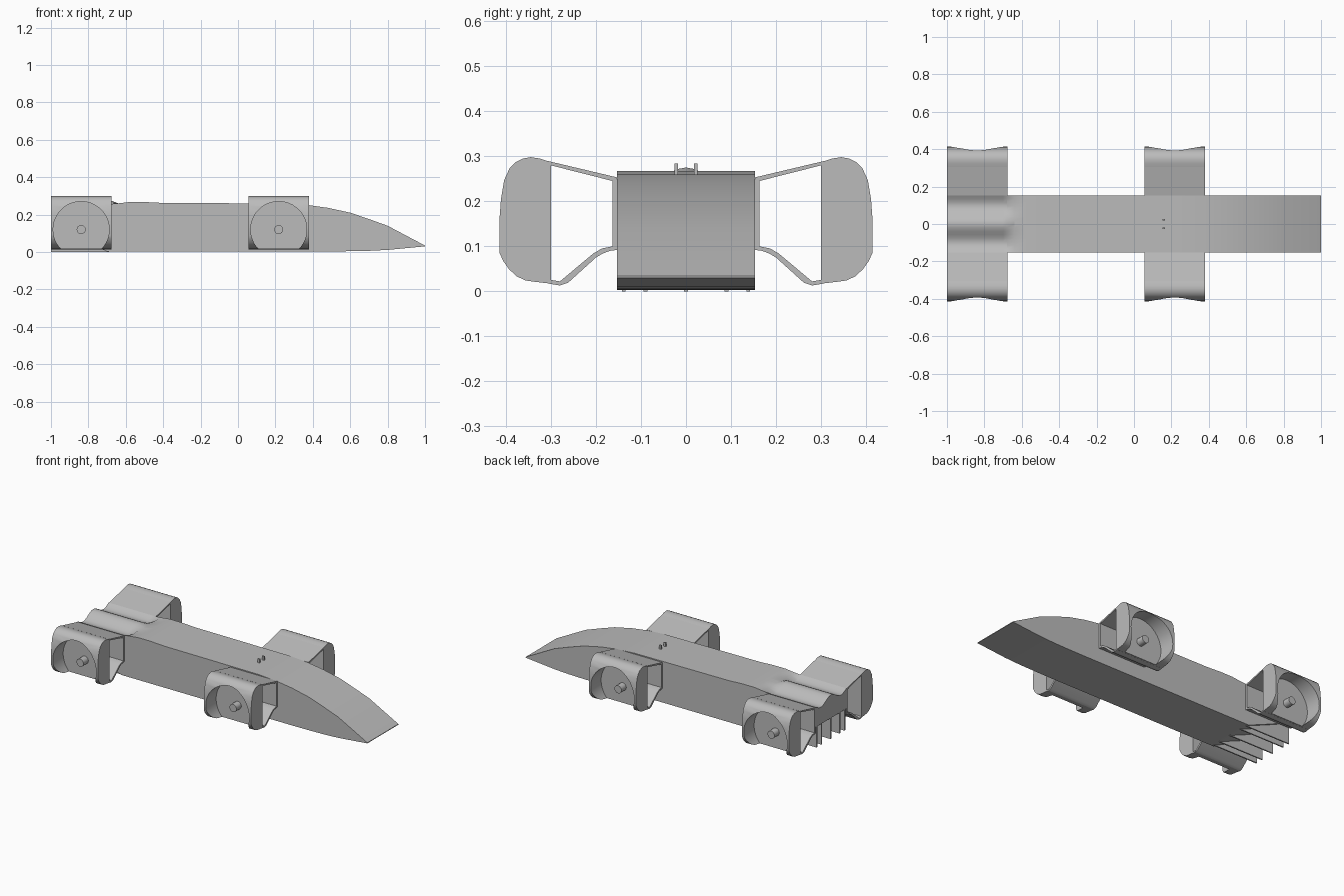
import bpy, bmesh, math
from mathutils import Matrix

cube = bpy.data.objects.get("Cube")
if cube:
    bpy.data.objects.remove(cube, do_unlink=True)

grey = bpy.data.materials.new("plain grey")
grey.use_nodes = True
colour = (0.5, 0.5, 0.5, 1)
grey.diffuse_color = colour
grey.node_tree.nodes["Principled BSDF"].inputs["Base Color"].default_value = colour


def finish(name, bm, smooth=True):
    bmesh.ops.recalc_face_normals(bm, faces=bm.faces)
    mesh = bpy.data.meshes.new(name)
    bm.to_mesh(mesh)
    bm.free()
    mesh.materials.append(grey)
    obj = bpy.data.objects.new(name, mesh)
    bpy.context.collection.objects.link(obj)
    if smooth:
        shade(obj)
    return obj


def shade(obj):
    bpy.ops.object.select_all(action='DESELECT')
    obj.select_set(True)
    bpy.context.view_layer.objects.active = obj
    bpy.ops.object.shade_smooth_by_angle(angle=math.radians(25))


def prism(name, profile, x0, x1, side=1, smooth=True):
    """Extrude a (y, z) profile along x."""
    bm = bmesh.new()
    face = bm.faces.new([bm.verts.new((x0, side * y, z)) for y, z in profile])
    new = bmesh.ops.extrude_face_region(bm, geom=[face])["geom"]
    bmesh.ops.translate(bm, vec=(x1 - x0, 0, 0),
                        verts=[v for v in new if isinstance(v, bmesh.types.BMVert)])
    return finish(name, bm, smooth)


def box(name, x0, x1, y0, y1, z0, z1):
    return prism(name, [(y0, z0), (y1, z0), (y1, z1), (y0, z1)], x0, x1, smooth=False)


def rod(name, x, z, radius, y0, y1, segments):
    """Cylinder lying along y."""
    bm = bmesh.new()
    place = Matrix.Translation((x, (y0 + y1) / 2, z)) @ Matrix.Rotation(math.pi / 2, 4, 'X')
    bmesh.ops.create_cone(bm, cap_ends=True, segments=segments, radius1=radius,
                          radius2=radius, depth=abs(y1 - y0), matrix=place)
    return finish(name, bm)


# Main body: lofted sections (x, bottom, top), with a rippled deck at the rear
HALF = 0.153
REAR = -0.68
stations = [(-1, 0.13, 0), (-0.85, 0.065, 0), (-0.7, 0.003, 0), (REAR, 0.003, 0),
            (-0.64, 0.003, 0.26), (-0.58, 0.003, 0.267), (-0.5, 0.003, 0.267),
            (-0.4, 0.003, 0.262), (0.05, 0.003, 0.26), (0.25, 0.003, 0.259),
            (0.38, 0.003, 0.25), (0.48, 0.003, 0.236), (0.6, 0.004, 0.21),
            (0.7, 0.006, 0.176), (0.8, 0.011, 0.14), (1, 0.03, 0.034)]
COLS = 16
bm = bmesh.new()
rings = []
for x, low, high in stations:
    ys = [HALF * (2 * i / COLS - 1) for i in range(COLS + 1)]
    top = [(y, 0.255 + 0.02 * math.cos(math.pi * y / 0.1) if x <= REAR else high) for y in ys]
    section = [(-HALF, low)] + top + [(HALF, low)]
    rings.append([bm.verts.new((x, y, z)) for y, z in section])
for a, b in zip(rings, rings[1:]):
    for i in range(len(a)):
        j = (i + 1) % len(a)
        bm.faces.new((a[i], a[j], b[j], b[i]))
bm.faces.new(rings[0])
bm.faces.new(rings[-1])
finish("body", bm)

# Diffuser fins under the rear deck
for i, y in enumerate((-0.138, -0.09, 0, 0.09, 0.138)):
    bm = bmesh.new()
    side = [bm.verts.new((x, y - 0.004, z)) for x, z in
            ((-1, 0), (-0.69, 0), (-0.69, 0.01), (-1, 0.14))]
    new = bmesh.ops.extrude_face_region(bm, geom=[bm.faces.new(side)])["geom"]
    bmesh.ops.translate(bm, vec=(0, 0.008, 0),
                        verts=[v for v in new if isinstance(v, bmesh.types.BMVert)])
    finish(f"diffuser_fin_{i + 1}", bm, False)

# Two small prongs on the deck
for name, y in (("left_prong", 0.022), ("right_prong", -0.022)):
    box(name, 0.153, 0.167, y - 0.004, y + 0.004, 0.25, 0.284)

# Wheel pods: solid outer housing with a wheel well, carried by a thin bracket
housing = [(0.3, 0.287), (0.325, 0.295), (0.345, 0.298), (0.362, 0.295), (0.378, 0.287),
           (0.392, 0.273), (0.404, 0.247), (0.411, 0.205), (0.414, 0.165), (0.414, 0.085),
           (0.406, 0.067), (0.393, 0.049), (0.376, 0.033), (0.356, 0.024),
           (0.335, 0.021), (0.3, 0.017)]
bracket = [(0.305, 0.289), (0.153, 0.253), (0.153, 0.092), (0.168, 0.09), (0.185, 0.084),
           (0.2, 0.075), (0.262, 0.019), (0.28, 0.013), (0.305, 0.017), (0.305, 0.026),
           (0.28, 0.022), (0.206, 0.084), (0.187, 0.095), (0.163, 0.1),
           (0.163, 0.245), (0.305, 0.281)]
for end, x0, x1 in (("front", 0.055, 0.38), ("rear", -1, -0.677)):
    mid = (x0 + x1) / 2
    for label, side in (("left", 1), ("right", -1)):
        tag = f"{end}_{label}"
        pod = prism(f"{tag}_wheel_housing", housing, x0, x1, side, False)
        cutter = rod("well_cutter", mid, 0.12, 0.15, side * 0.312, side * 0.5, 48)
        cutter.hide_render = True
        cut = pod.modifiers.new("well", 'BOOLEAN')
        cut.operation = 'DIFFERENCE'
        cut.solver = 'EXACT'
        cut.object = cutter
        bpy.context.view_layer.objects.active = pod
        bpy.ops.object.modifier_apply(modifier=cut.name)
        bpy.data.objects.remove(cutter, do_unlink=True)
        shade(pod)
        prism(f"{tag}_bracket", bracket, x0, x1, side)
        rod(f"{tag}_axle_pin", mid, 0.12, 0.024, side * 0.305, side * 0.36, 24)
